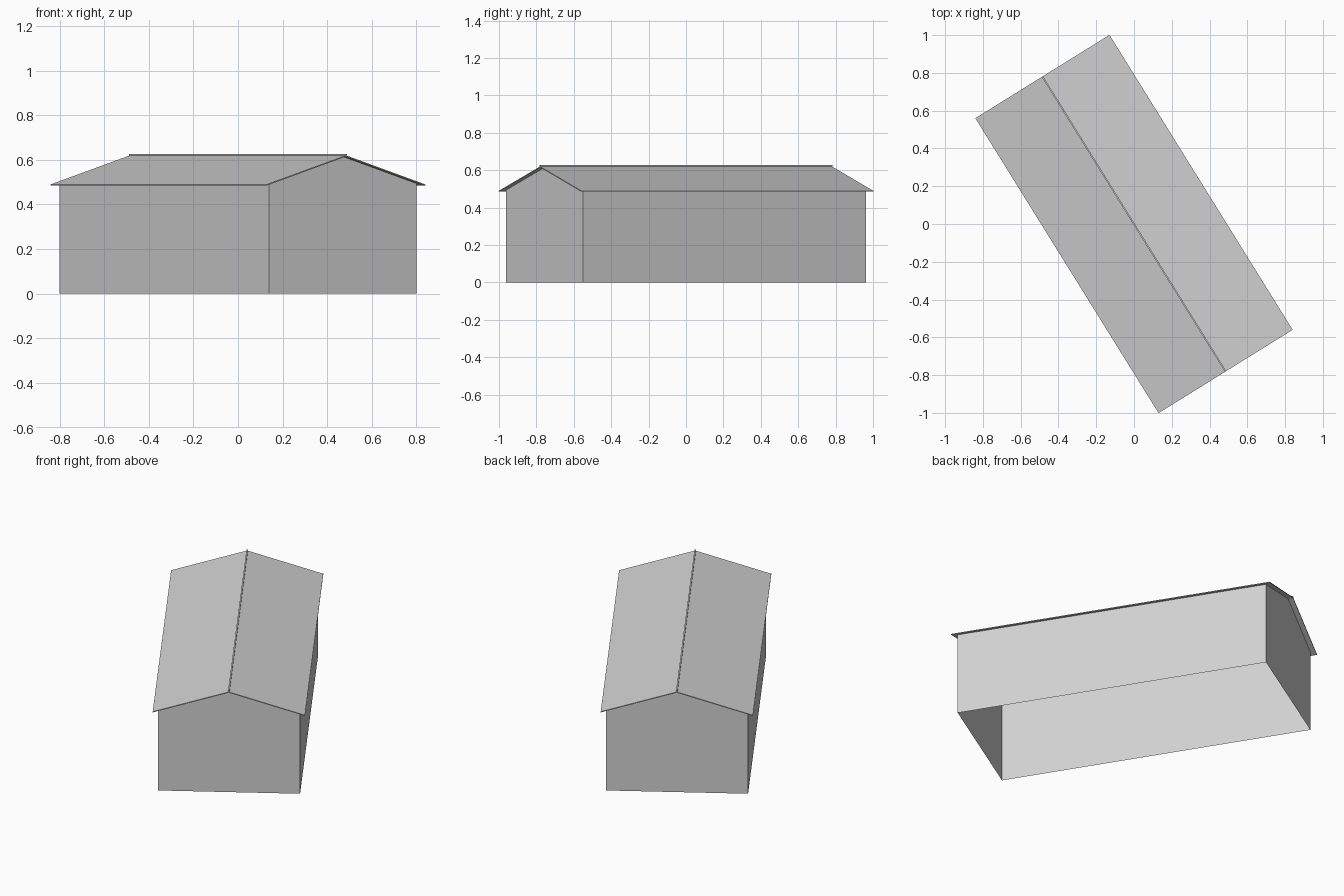
import bpy, bmesh, math

cube = bpy.data.objects.get("Cube")
if cube:
    bpy.data.objects.remove(cube, do_unlink=True)

TURN = math.radians(31.85)          # the building stands at an angle
WALL_X, WALL_Y = 0.39, 0.89         # half sizes of the walls
ROOF_X, ROOF_Y = 0.418, 0.919       # half sizes of the roof
RIDGE, EAVE, THICK = 0.62, 0.49, 0.005
SLOPE = (RIDGE - EAVE) / ROOF_X

grey = bpy.data.materials.new("light grey")
grey.use_nodes = True
colour = (0.64, 0.64, 0.64, 1)
grey.diffuse_color = colour
grey.node_tree.nodes["Principled BSDF"].inputs["Base Color"].default_value = colour


def extrude_profile(name, profile, half_length, closed=True, skip_edges=(), caps=True):
    """Sweep an x-z outline along the building's length."""
    bm = bmesh.new()
    front = [bm.verts.new((x, -half_length, z)) for x, z in profile]
    back = [bm.verts.new((x, half_length, z)) for x, z in profile]
    n = len(profile)
    for i in range(n):
        j = (i + 1) % n
        if i not in skip_edges:
            bm.faces.new((front[i], front[j], back[j], back[i]))
    bm.faces.new(front[::-1])
    bm.faces.new(back)
    bmesh.ops.recalc_face_normals(bm, faces=bm.faces)
    mesh = bpy.data.meshes.new(name)
    bm.to_mesh(mesh)
    bm.free()
    mesh.materials.append(grey)
    obj = bpy.data.objects.new(name, mesh)
    obj.rotation_euler.z = TURN
    bpy.context.collection.objects.link(obj)
    return obj


# Walls with gables: a thin shell, open below and under the roof
under = RIDGE - THICK
wall_top = under - SLOPE * WALL_X
extrude_profile("walls",
                [(-WALL_X, 0), (WALL_X, 0), (WALL_X, wall_top), (0, under), (-WALL_X, wall_top)],
                WALL_Y, skip_edges=(0, 2, 3))

# Two thin overhanging roof slopes
for side, label in ((1, "left"), (-1, "right")):
    extrude_profile("roof_slope_" + label,
                    [(0, RIDGE), (side * ROOF_X, EAVE),
                     (side * ROOF_X, EAVE - THICK), (0, under)], ROOF_Y)

# Narrow cap along the ridge
cap = 0.004
extrude_profile("ridge_cap",
                [(-cap, under), (cap, under), (cap, RIDGE + 0.007), (-cap, RIDGE + 0.007)], ROOF_Y)
